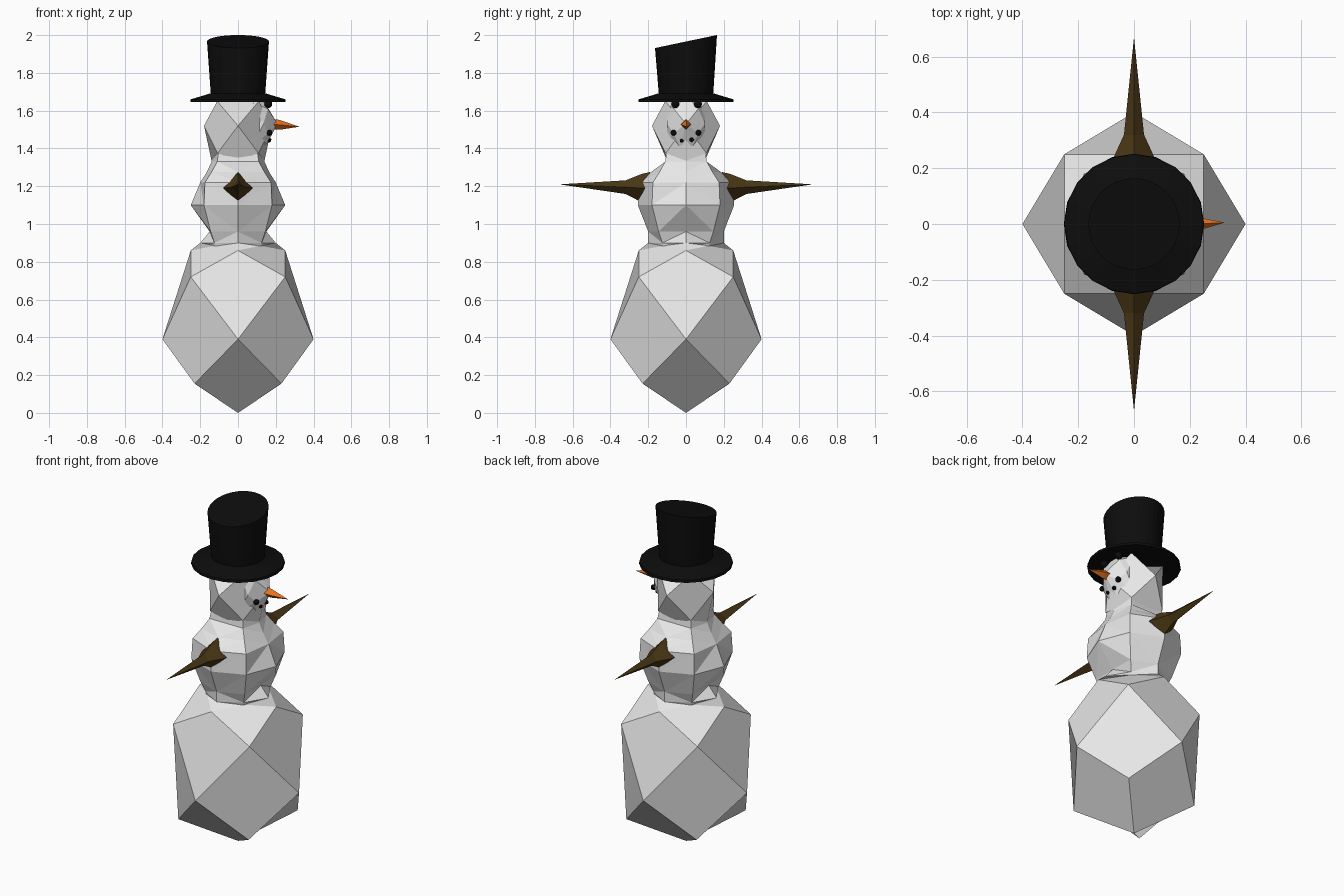
import bpy, bmesh, math
from mathutils import Vector

cube = bpy.data.objects.get("Cube")
if cube:
    bpy.data.objects.remove(cube, do_unlink=True)


def material(name, rgb):
    m = bpy.data.materials.new(name)
    m.use_nodes = True
    m.diffuse_color = (*rgb, 1)
    bsdf = m.node_tree.nodes["Principled BSDF"]
    bsdf.inputs["Base Color"].default_value = (*rgb, 1)
    bsdf.inputs["Roughness"].default_value = 0.9
    return m


SNOW = material("snow white", (0.8, 0.8, 0.8))
BLACK = material("coal black", (0.004, 0.004, 0.004))
BROWN = material("bark brown", (0.07, 0.04, 0.008))
ORANGE = material("carrot orange", (0.8, 0.17, 0.012))


def finish(name, bm, mat):
    bmesh.ops.remove_doubles(bm, verts=bm.verts[:], dist=0.0005)
    bmesh.ops.recalc_face_normals(bm, faces=bm.faces[:])
    me = bpy.data.meshes.new(name)
    bm.to_mesh(me)
    bm.free()
    me.materials.append(mat)
    ob = bpy.data.objects.new(name, me)
    bpy.context.collection.objects.link(ob)
    return ob


def diamond_solid(name, rows, mat):
    """Four-fold solid of diamond faces; rows (rx, ry, z) alternate diagonal and axis points."""
    bm = bmesh.new()
    grid = []
    for i, (rx, ry, z, diagonal) in enumerate(rows):
        if diagonal:
            pts = [(rx, ry), (-rx, ry), (-rx, -ry), (rx, -ry)]
        else:
            pts = [(rx, 0), (0, ry), (-rx, 0), (0, -ry)]
        grid.append([bm.verts.new((x, y, z)) for x, y in pts])
    for i in range(len(rows) - 2):
        a, b, c = grid[i:i + 3]
        for j in range(4):
            if rows[i][3]:
                sides = b[j], b[(j + 1) % 4]
            else:
                sides = b[j - 1], b[j]
            if rows[i][0] == 0:
                # all points of an end row share one vertex
                bm.faces.new((a[0], sides[0], c[j], sides[1]))
            elif rows[i + 2][0] == 0:
                bm.faces.new((a[j], sides[1], c[0], sides[0]))
            else:
                bm.faces.new((a[j], sides[0], c[j], sides[1]))
    loose = [v for v in bm.verts if not v.link_faces]
    bmesh.ops.delete(bm, geom=loose, context='VERTS')
    return finish(name, bm, mat)


def loft(name, rings, mat, triangles=False):
    """Skin closed rings of points; a single-point ring makes a tip."""
    bm = bmesh.new()
    rows = [[bm.verts.new(p) for p in ring] for ring in rings]
    for a, b in zip(rows, rows[1:]):
        n = len(a)
        for j in range(n):
            k = (j + 1) % n
            if len(b) == 1:
                bm.faces.new((a[j], a[k], b[0]))
            else:
                bm.faces.new((a[j], a[k], b[k], b[j]))
    for end in (rows[0], rows[-1]):
        if len(end) > 2:
            bm.faces.new(end)
    if triangles:
        bmesh.ops.triangulate(bm, faces=bm.faces[:])
    return finish(name, bm, mat)


def octagon(rx, ry, d, z):
    return [(rx, 0, z), (d, d, z), (0, ry, z), (-d, d, z),
            (-rx, 0, z), (-d, -d, z), (0, -ry, z), (d, -d, z)]


def circle(r, z, n=20, tilt=0.0):
    angles = [2 * math.pi * i / n for i in range(n)]
    return [(r * math.cos(a), r * math.sin(a), z + tilt * r * math.sin(a)) for a in angles]


# Snow body: large faceted base, torso and head
diamond_solid("lower_body", [
    (0, 0, 0.0, False), (0.23, 0.23, 0.155, True), (0.4, 0.4, 0.39, False),
    (0.25, 0.25, 0.72, True), (0.25, 0.25, 0.86, False),
    (0.12, 0.12, 0.885, True), (0.2, 0.2, 0.9, False)], SNOW)

loft("torso", [
    octagon(0.18, 0.19, 0.12, 0.87), octagon(0.2, 0.2, 0.125, 0.9),
    octagon(0.15, 0.2, 0.145, 0.96), octagon(0.25, 0.255, 0.18, 1.1),
    octagon(0.2, 0.25, 0.175, 1.22), octagon(0.165, 0.185, 0.14, 1.275),
    octagon(0.14, 0.11, 0.11, 1.33), octagon(0.13, 0.1, 0.1, 1.4)], SNOW, True)

diamond_solid("head", [
    (0.14, 0.1, 1.335, False), (0.108, 0.108, 1.375, True),
    (0.18, 0.18, 1.52, False), (0.11, 0.11, 1.65, True), (0, 0, 1.66, False)], SNOW)

# Raised face around the nose
bm = bmesh.new()
for x, y, z in [(0.21, 0, 1.53), (0.163, 0.065, 1.48), (0.158, 0.065, 1.61),
                (0.135, 0.1, 1.53), (0.14, 0.03, 1.4), (0.14, 0.03, 1.645),
                (0.08, 0.1, 1.42), (0.08, 0.1, 1.64)]:
    for s in ((1, -1) if y else (1,)):
        bm.verts.new((x, s * y, z))
bmesh.ops.convex_hull(bm, input=bm.verts[:])
finish("face", bm, SNOW)

# Carrot nose
nose = [[(x, r * math.cos(a), z + r * math.sin(a))
         for a in (0, math.pi / 2, math.pi, 3 * math.pi / 2)]
        for x, z, r in [(0.16, 1.53, 0.03), (0.22, 1.525, 0.026)]]
loft("nose", nose + [[(0.325, 0.005, 1.515)]], ORANGE)

# Stick arms on both sides
for name, s in (("left_arm", 1), ("right_arm", -1)):
    rings = [[(r * math.cos(a), s * y, z + r * math.sin(a))
              for a in (0, math.pi / 2, math.pi, 3 * math.pi / 2)]
             for y, z, r in [(0.19, 1.19, 0.085), (0.235, 1.19, 0.075),
                             (0.32, 1.195, 0.036)]]
    loft(name, rings + [[(0, s * 0.67, 1.21)]], BROWN)

# Coal eyes and mouth
for name, x, y, z, r in [("left_eye", 0.16, 0.063, 1.635, 0.022),
                         ("right_eye", 0.16, -0.057, 1.635, 0.022),
                         ("mouth_coal_1", 0.166, -0.066, 1.483, 0.016),
                         ("mouth_coal_2", 0.165, -0.023, 1.441, 0.01),
                         ("mouth_coal_3", 0.165, 0.03, 1.446, 0.012),
                         ("mouth_coal_4", 0.166, 0.066, 1.483, 0.016)]:
    bm = bmesh.new()
    bmesh.ops.create_icosphere(bm, subdivisions=2, radius=r)
    bmesh.ops.translate(bm, verts=bm.verts[:], vec=Vector((x, y, z)))
    finish(name, bm, BLACK)

# Top hat: brim and crown with a slanted top
loft("hat_brim", [circle(0.252, 1.645), circle(0.25, 1.66),
                  circle(0.2, 1.675), circle(0.145, 1.692)], BLACK)
loft("hat_crown", [circle(0.14, 1.66, 32), circle(0.145, 1.7, 32),
                   circle(0.164, 1.966, 32, 0.21)], BLACK)
